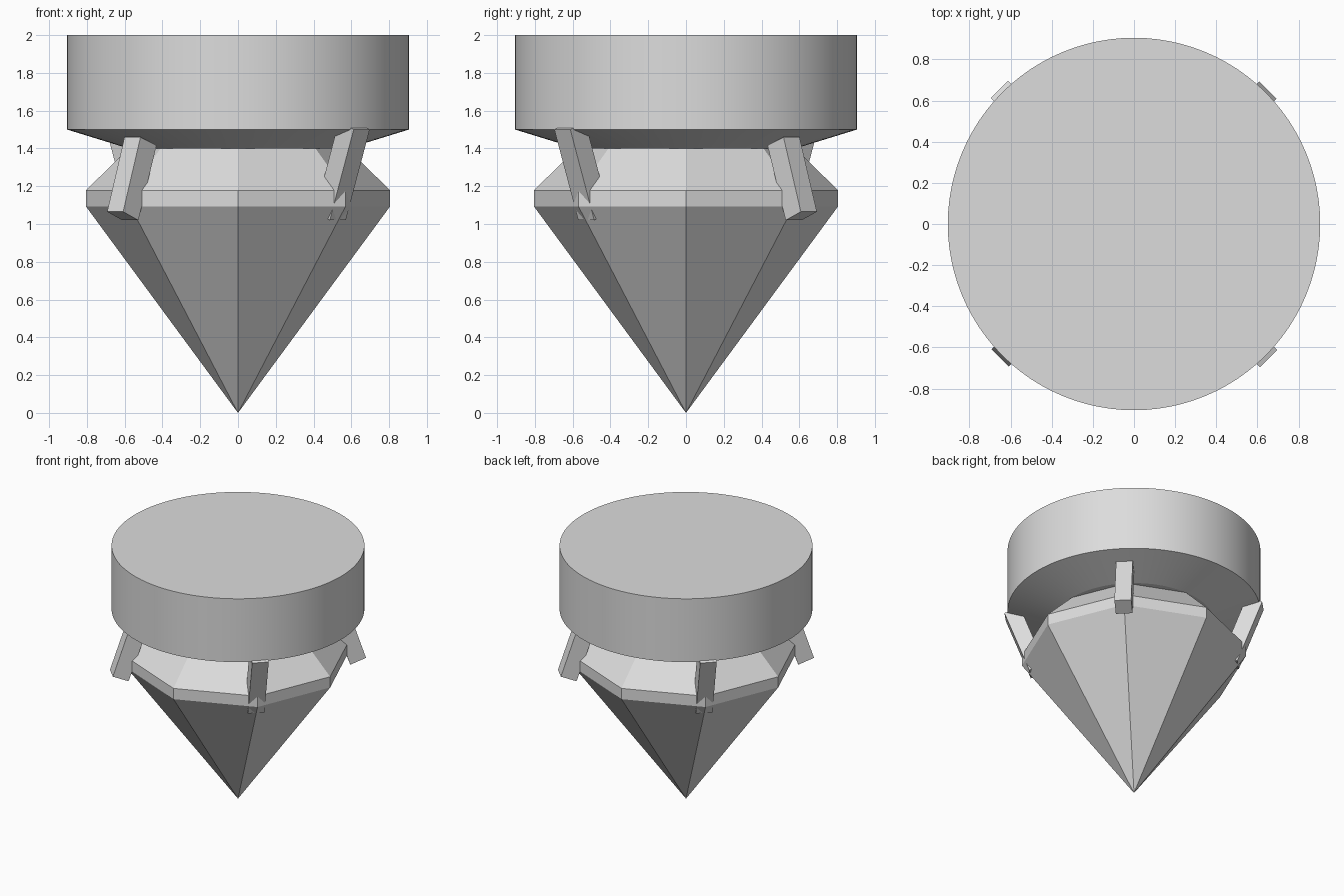
import bpy, bmesh
from math import cos, sin, pi, radians
from mathutils import Matrix, Vector

if "Cube" in bpy.data.objects:
    bpy.data.objects.remove(bpy.data.objects["Cube"], do_unlink=True)

grey = bpy.data.materials.new("plain_grey")
grey.use_nodes = True
colour = (0.72, 0.72, 0.72, 1)
grey.diffuse_color = colour
grey.node_tree.nodes["Principled BSDF"].inputs["Base Color"].default_value = colour


def add_object(name, bm, smooth=False):
    bmesh.ops.recalc_face_normals(bm, faces=bm.faces)
    mesh = bpy.data.meshes.new(name)
    bm.to_mesh(mesh)
    bm.free()
    mesh.materials.append(grey)
    obj = bpy.data.objects.new(name, mesh)
    bpy.context.collection.objects.link(obj)
    if smooth:
        bpy.ops.object.select_all(action="DESELECT")
        obj.select_set(True)
        bpy.context.view_layer.objects.active = obj
        bpy.ops.object.shade_smooth_by_angle(angle=radians(15))
    return obj


def lathe(name, profile, sides, smooth=False):
    """Stack rings of (radius, height); radius 0 makes a point."""
    bm = bmesh.new()
    rings = []
    for r, z in profile:
        count = sides if r else 1
        rings.append([bm.verts.new((r * cos(2 * pi * i / sides), r * sin(2 * pi * i / sides), z))
                      for i in range(count)])
    for low, high in zip(rings, rings[1:]):
        for i in range(sides):
            j = (i + 1) % sides
            if len(low) == 1:
                bm.faces.new((low[0], high[j], high[i]))
            else:
                bm.faces.new((low[i], low[j], high[j], high[i]))
    for ring in (rings[0], rings[-1]):
        if len(ring) > 1:
            bm.faces.new(ring)
    return add_object(name, bm, smooth)


def prong(name, outline, angle, width=0.12):
    """Extrude a (radius, height) outline sideways, then turn it about z."""
    bm = bmesh.new()
    face = bm.faces.new([bm.verts.new((r, -width / 2, z)) for r, z in outline])
    side = bmesh.ops.extrude_face_region(bm, geom=[face])["geom"]
    moved = [v for v in side if isinstance(v, bmesh.types.BMVert)]
    bmesh.ops.translate(bm, verts=moved, vec=Vector((0, width, 0)))
    bm.transform(Matrix.Rotation(radians(angle), 4, "Z"))
    return add_object(name, bm)


# Faceted gem: point, girdle and crown
lathe("gem", [(0, 0), (0.805, 1.093), (0.805, 1.178), (0.58, 1.4)], 8)

# Round cap with a tapered underside
lathe("cap", [(0.58, 1.4), (0.905, 1.5), (0.905, 2.0)], 96, smooth=True)

# Prongs: one opposite pair leans out at the top, the other at the bottom
top_out = [(0.747, 1.02), (0.926, 1.5), (0.813, 1.54), (0.635, 1.06)]
bottom_out = [(0.92, 1.065), (0.79, 1.46), (0.67, 1.416), (0.806, 1.02)]
prong("prong_front_left", top_out, -45)
prong("prong_back_right", top_out, 135)
prong("prong_front_right", bottom_out, -135)
prong("prong_back_left", bottom_out, 45)
